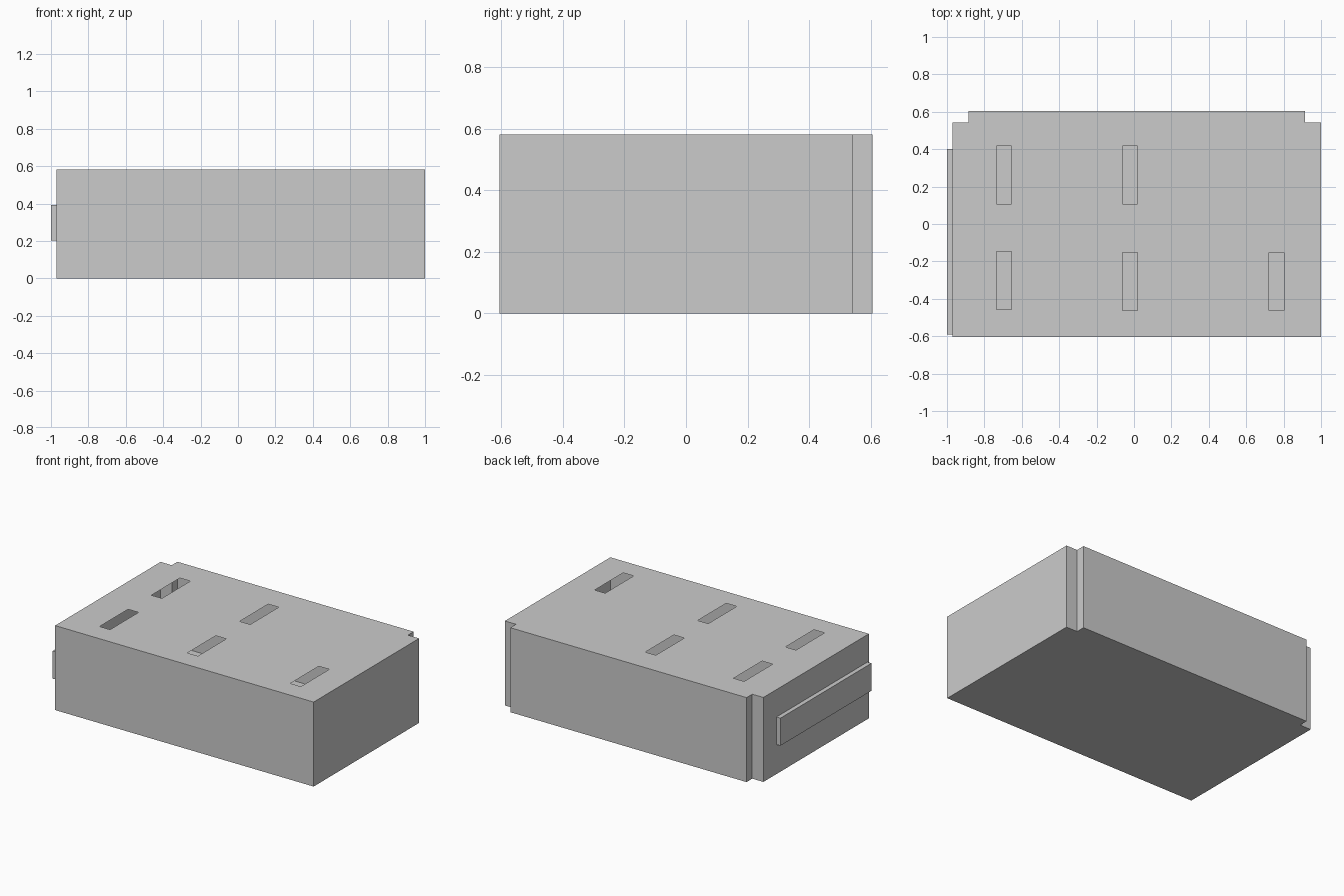
import bpy, bmesh

if "Cube" in bpy.data.objects:
    bpy.data.objects.remove(bpy.data.objects["Cube"])

H = 0.582


def make_object(name, bm):
    mesh = bpy.data.meshes.new(name)
    bm.to_mesh(mesh)
    bm.free()
    obj = bpy.data.objects.new(name, mesh)
    bpy.context.collection.objects.link(obj)
    return obj


def loop_verts(bm, points, z):
    return [bm.verts.new((x, y, z)) for x, y in points]


# Footprint with notched back corners
outline = [(-0.97, -0.605), (1.0, -0.605), (1.0, 0.543), (0.915, 0.543),
           (0.915, 0.605), (-0.885, 0.605), (-0.885, 0.543), (-0.97, 0.543)]

# Thin hollow walls and floor
bm = bmesh.new()
low = loop_verts(bm, outline, 0)
high = loop_verts(bm, outline, H)
n = len(outline)
for i in range(n):
    j = (i + 1) % n
    bm.faces.new((low[i], low[j], high[j], high[i]))
bm.faces.new(low[::-1])
make_object("walls_and_floor", bm)

# Thin roof sheet with open skylight slots (lower-left corners)
bm = bmesh.new()
slots = [(-0.735, 0.107), (-0.735, -0.457), (-0.062, 0.107),
         (-0.062, -0.463), (0.723, -0.463)]
loops = [outline] + [[(x, y), (x + 0.08, y), (x + 0.08, y + 0.31), (x, y + 0.31)]
                     for x, y in slots]
for points in loops:
    vs = loop_verts(bm, points, H)
    for a, b in zip(vs, vs[1:] + vs[:1]):
        bm.edges.new((a, b))
bmesh.ops.triangle_fill(bm, use_beauty=True, use_dissolve=False,
                        edges=bm.edges[:], normal=(0, 0, 1))
for f in bm.faces:
    f.normal_update()
    if f.normal.z < 0:
        f.normal_flip()
make_object("roof", bm)

# Shallow sign band on the left wall, open where it meets the wall
bm = bmesh.new()
bmesh.ops.create_cube(bm, size=1)
for v in bm.verts:
    v.co = (-0.985 + v.co.x * 0.03, -0.095 + v.co.y * 0.99, 0.298 + v.co.z * 0.19)
back = [f for f in bm.faces if f.calc_center_median().x > -0.975]
bmesh.ops.delete(bm, geom=back, context='FACES_ONLY')
make_object("side_band", bm)
